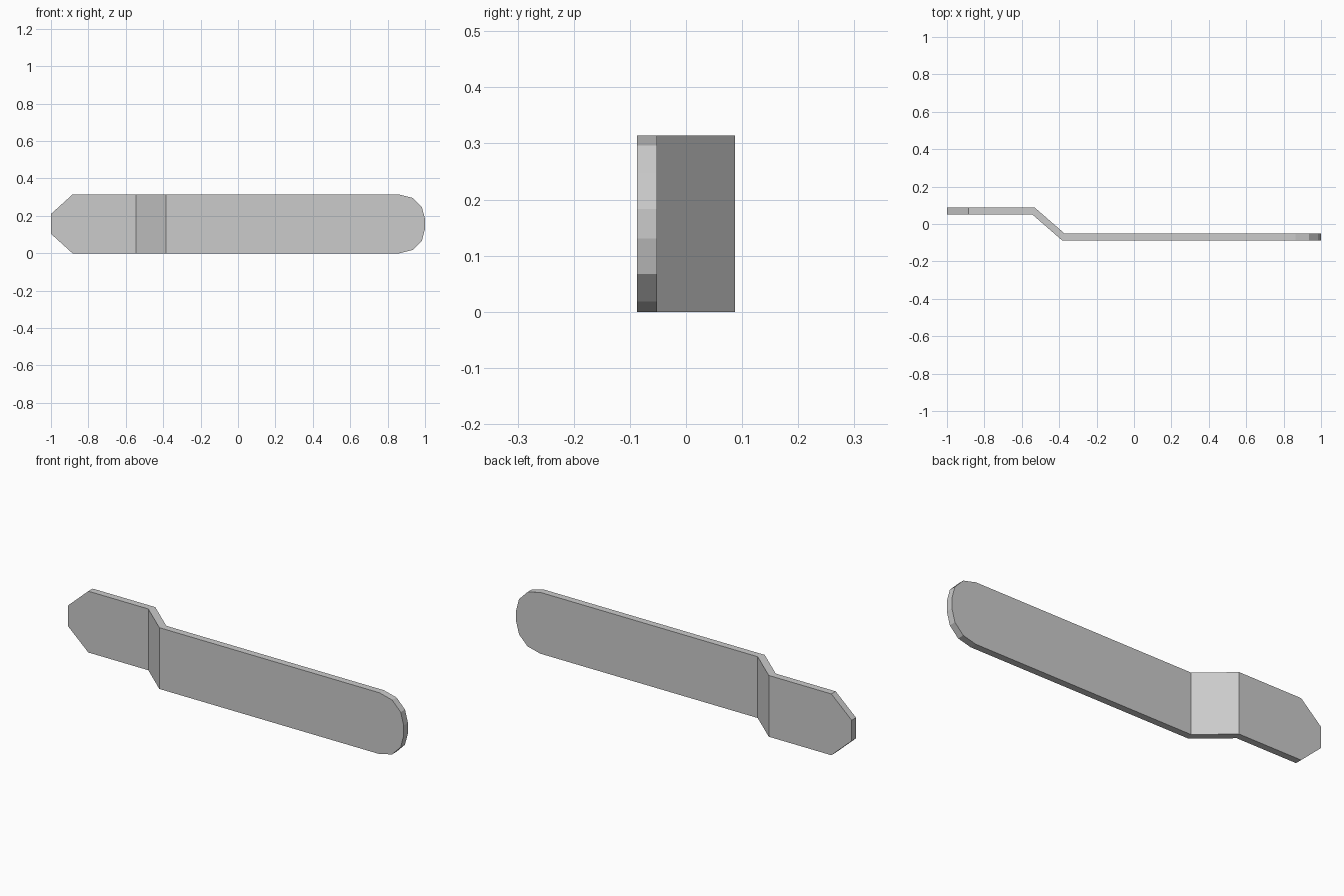
import bpy
import bmesh

cube = bpy.data.objects.get("Cube")
if cube:
    bpy.data.objects.remove(cube, do_unlink=True)

MID = 0.157      # half the strip height
THICK = 0.035
SHIFT = 0.015    # mitre offset of the folds on the back
OUTER = 0.087

# Flat steel colour
steel = bpy.data.materials.new("grey_metal")
steel.use_nodes = True
colour = (0.6, 0.6, 0.6, 1)
steel.diffuse_color = colour
steel.node_tree.nodes["Principled BSDF"].inputs["Base Color"].default_value = colour

# Panels as (x, half height) columns: chamfered tab, slanted step, rounded blade
fold_a, fold_b = (-0.545, MID), (-0.385, MID)
tab = [(-1, 0.053), (-0.885, MID), fold_a]
step = [fold_a, fold_b]
blade = [fold_b, (0.863, MID), (0.935, 0.139), (0.983, 0.09), (1, 0.026)]

bm = bmesh.new()
cache = {}


def vert(x, z, back):
    """Shared vertex on the front or back skin of the folded strip."""
    key = (x, round(z, 4), back)
    if key not in cache:
        y = OUTER - THICK if x <= fold_a[0] else -OUTER
        px = x
        if back:
            y += THICK
            px += SHIFT if x in (fold_a[0], fold_b[0]) else 0
        cache[key] = bm.verts.new((px, y, z))
    return cache[key]


# Front and back skins, one flat face per panel
for panel in (tab, step, blade):
    outline = [(x, MID - h) for x, h in panel]
    outline += [(x, MID + h) for x, h in reversed(panel)]
    for back in (False, True):
        bm.faces.new([vert(x, z, back) for x, z in outline])

# Rim joining the two skins
columns = tab + blade
rim = [(x, MID - h) for x, h in columns]
rim += [(x, MID + h) for x, h in reversed(columns)]
for a, b in zip(rim, rim[1:] + rim[:1]):
    bm.faces.new([vert(*a, False), vert(*a, True), vert(*b, True), vert(*b, False)])

bmesh.ops.recalc_face_normals(bm, faces=bm.faces)
mesh = bpy.data.meshes.new("folded_strip")
bm.to_mesh(mesh)
bm.free()
mesh.materials.append(steel)
strip = bpy.data.objects.new("folded_strip", mesh)
bpy.context.collection.objects.link(strip)
